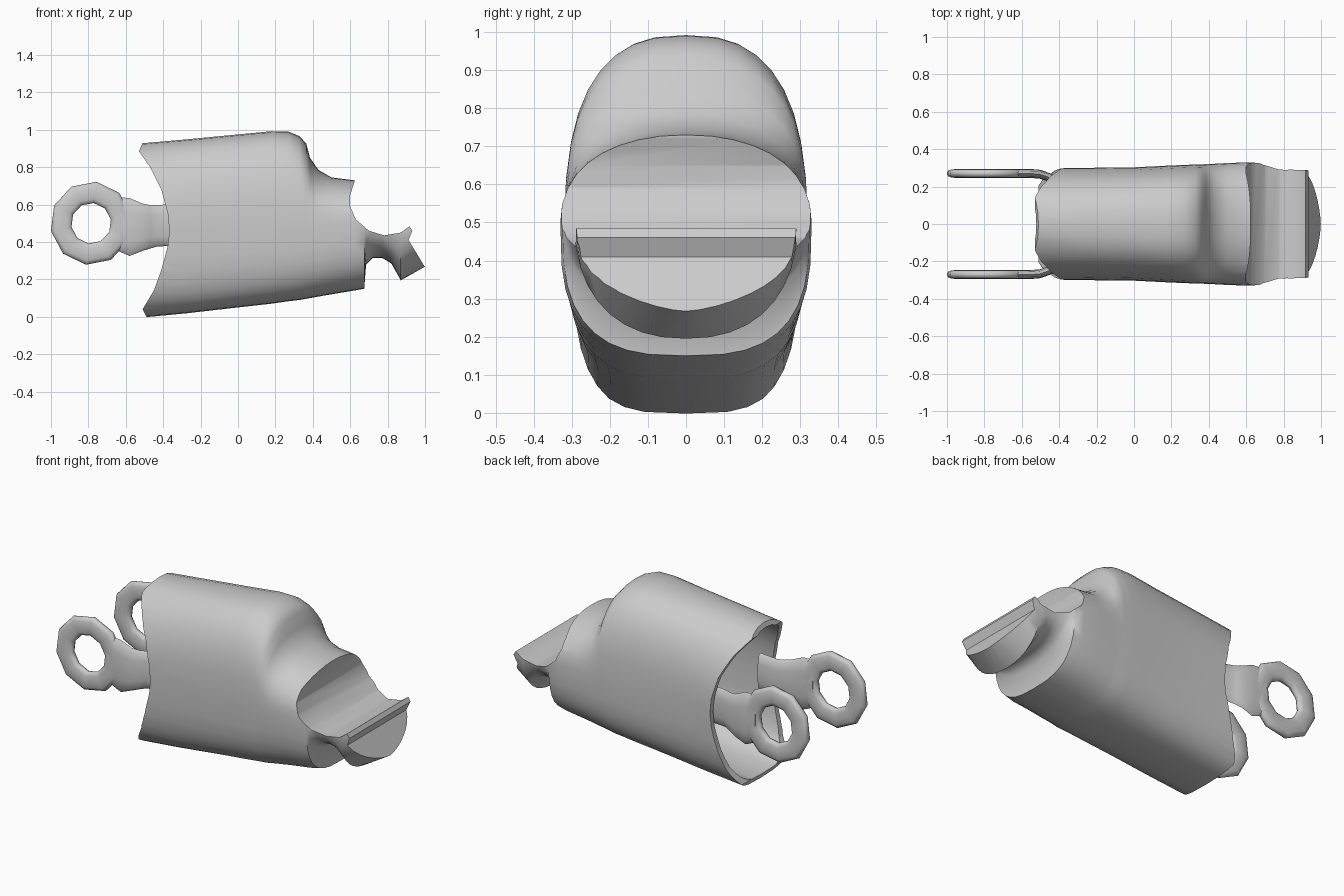
import bpy, bmesh, math

if "Cube" in bpy.data.objects:
    bpy.data.objects.remove(bpy.data.objects["Cube"])

N = 36  # points around each cross-section


def spow(v, e):
    return math.copysign(abs(v) ** e, v)


def finish(name, bm):
    bmesh.ops.recalc_face_normals(bm, faces=bm.faces)
    me = bpy.data.meshes.new(name)
    bm.to_mesh(me)
    bm.free()
    ob = bpy.data.objects.new(name, me)
    bpy.context.collection.objects.link(ob)
    return ob


def select(ob):
    bpy.ops.object.select_all(action='DESELECT')
    ob.select_set(True)
    bpy.context.view_layer.objects.active = ob


def smooth(ob, deg):
    select(ob)
    bpy.ops.object.shade_smooth_by_angle(angle=math.radians(deg))


def boolean(ob, cutter, op):
    select(ob)
    m = ob.modifiers.new(op, 'BOOLEAN')
    m.operation, m.object, m.solver = op, cutter, 'EXACT'
    bpy.ops.object.modifier_apply(modifier=m.name)
    bpy.data.objects.remove(cutter)


def bridge(bm, rings):
    n = len(rings[0])
    for a, b in zip(rings, rings[1:]):
        for i in range(n):
            bm.faces.new((a[i], a[(i + 1) % n], b[(i + 1) % n], b[i]))
    bm.faces.new(rings[0][::-1])
    bm.faces.new(rings[-1])


def shell_loft(name, stations, inset=0.0, mid=0.5):
    """Loft along x; station = x, half width, bottom z, top z, lower and upper exponent."""
    bm = bmesh.new()
    rings = []
    for x, w, zb, zt, low, top in stations:
        w, zb, zt = w - inset, zb + inset, zt - inset
        ring = []
        for i in range(N):
            a = 2 * math.pi * i / N
            c, s = math.cos(a), math.sin(a)
            n, h = (top, zt - mid) if s > 0 else (low, mid - zb)
            ring.append(bm.verts.new((x, spow(c, 2 / n) * w, mid + spow(s, 2 / n) * h)))
        rings.append(ring)
    bridge(bm, rings)
    return finish(name, bm)


def prism(name, pts):
    bm = bmesh.new()
    bridge(bm, [[bm.verts.new((x, y, z)) for x, z in pts] for y in (-0.5, 0.5)])
    return finish(name, bm)


# Stepped body with a spout-like front lip
stations = [
    (-0.60, 0.300, -0.012, 0.920, 3.5, 2.1), (-0.28, 0.300, 0.018, 0.948, 3.4, 2.35),
    (0.00, 0.303, 0.050, 0.975, 3.3, 2.5), (0.18, 0.312, 0.070, 0.992, 3.2, 2.6),
    (0.27, 0.316, 0.083, 0.990, 3.2, 2.6), (0.33, 0.318, 0.090, 0.965, 3.2, 2.6),
    (0.365, 0.319, 0.096, 0.925, 3.1, 2.6), (0.385, 0.320, 0.100, 0.850, 3.1, 2.5),
    (0.43, 0.322, 0.108, 0.785, 3.1, 2.3), (0.50, 0.326, 0.120, 0.745, 3.0, 2.25),
    (0.62, 0.330, 0.140, 0.730, 3.0, 2.2), (0.675, 0.325, 0.150, 0.730, 2.9, 2.2),
    (0.685, 0.320, 0.280, 0.730, 2.6, 2.2), (0.72, 0.312, 0.315, 0.730, 2.5, 2.2),
    (0.77, 0.303, 0.315, 0.730, 2.4, 2.2), (0.82, 0.296, 0.285, 0.730, 2.4, 2.2),
    (0.87, 0.292, 0.195, 0.730, 2.3, 2.2), (1.00, 0.288, 0.268, 0.730, 1.6, 2.2),
    (1.02, 0.288, 0.280, 0.730, 1.6, 2.2)]
body = shell_loft("body_shell", stations)

# Side outline trims the concave rear mouth, front scoop and lip
outline = [
    (-0.51, 1.1), (-0.51, 0.93), (-0.53, 0.885), (-0.47, 0.80), (-0.41, 0.68), (-0.375, 0.55),
    (-0.367, 0.46), (-0.375, 0.38), (-0.41, 0.25), (-0.45, 0.14), (-0.51, 0.04), (-0.49, 0.0),
    (-0.49, -0.1), (0.868, -0.1), (0.868, 0.19), (1.0, 0.265), (0.912, 0.41), (0.932, 0.46),
    (0.917, 0.484), (0.87, 0.45), (0.78, 0.435), (0.70, 0.46), (0.63, 0.52), (0.60, 0.59),
    (0.60, 0.65), (0.622, 0.72), (0.622, 1.1)]
boolean(body, prism("outline_cutter", outline), 'INTERSECT')

# Thin-walled interior following the outside, open at the rear
hollow = [(-0.7, *stations[0][1:])]
hollow += [(s[0] - (0.03 if s[0] > 0.25 else 0), *s[1:]) for s in stations[1:12]]
inner = shell_loft("hollow_cutter", hollow, 0.03)
boolean(inner, prism("hollow_limit", [
    (-1, 1.2), (0.585, 1.2), (0.585, 0.72), (0.568, 0.65), (0.568, 0.59), (0.60, 0.50),
    (0.655, 0.445), (0.655, -0.2), (-1, -0.2)]), 'INTERSECT')
boolean(body, inner, 'DIFFERENCE')
smooth(body, 50)


# Flat eyelets with arms that bend in to the inside wall
def eyelet_arm(name, side):
    bm = bmesh.new()
    nu, nv, cx, cz = 10, 12, -0.785, 0.5
    grid = []
    for i in range(nu):
        a = 2 * math.pi * (i + 0.3) / nu
        row = []
        for j in range(nv):
            b = 2 * math.pi * j / nv
            r = 0.163 + 0.056 * spow(math.cos(b), 0.75)
            row.append(bm.verts.new((cx + r * math.cos(a),
                                     side * (0.27 + 0.024 * spow(math.sin(b), 0.75)),
                                     cz + 1.02 * r * math.sin(a))))
        grid.append(row)
    for i in range(nu):
        for j in range(nv):
            p, q, k = grid[i], grid[(i + 1) % nu], (j + 1) % nv
            bm.faces.new((p[j], q[j], q[k], p[k]))
    rings = []
    for x, y, lo, hi in [(-0.66, 0.27, 0.36, 0.64), (-0.58, 0.27, 0.325, 0.635),
                         (-0.51, 0.268, 0.352, 0.605), (-0.47, 0.255, 0.365, 0.597),
                         (-0.43, 0.240, 0.376, 0.597), (-0.32, 0.238, 0.38, 0.605)]:
        ring = []
        for j in range(12):
            b = 2 * math.pi * j / 12
            ring.append(bm.verts.new((x, side * (y + 0.024 * spow(math.cos(b), 0.75)),
                                      (lo + hi) / 2 + (hi - lo) / 2 * math.sin(b))))
        rings.append(ring)
    bridge(bm, rings)
    smooth(finish(name, bm), 60)


for label, side in (("front", -1), ("back", 1)):
    eyelet_arm(label + "_eyelet_arm", side)
